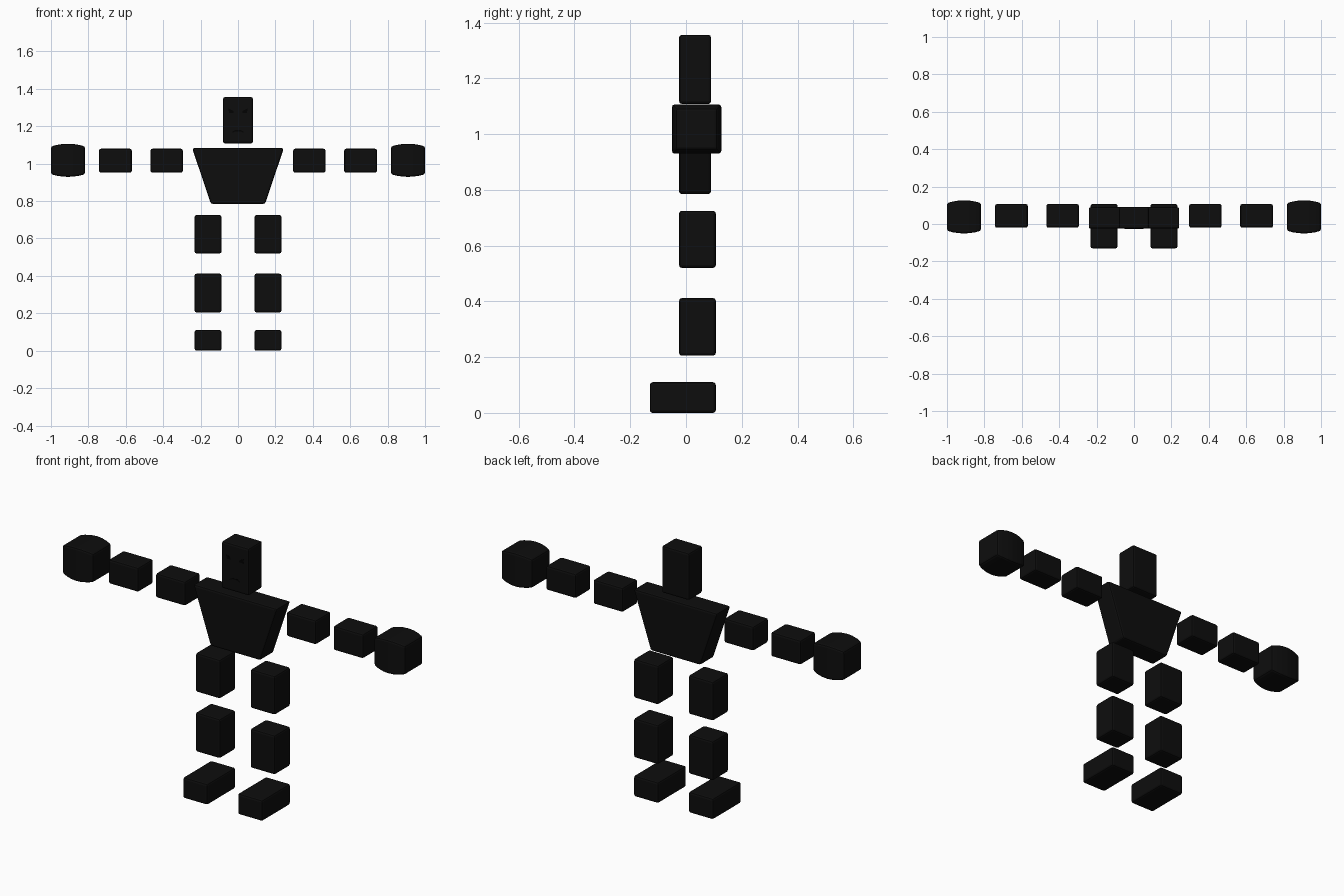
import bpy
import bmesh
import math
from mathutils import Matrix

if "Cube" in bpy.data.objects:
    bpy.data.objects.remove(bpy.data.objects["Cube"])


def material(name, value):
    m = bpy.data.materials.new(name)
    m.diffuse_color = (value, value, value, 1)
    m.use_nodes = True
    m.node_tree.nodes["Principled BSDF"].inputs["Base Color"].default_value = m.diffuse_color
    return m


BODY = material("soft black", 0.004)
FACE = material("deep black", 0.0005)


def finish(name, bm, mat, bevel=0.0):
    bmesh.ops.recalc_face_normals(bm, faces=bm.faces)
    mesh = bpy.data.meshes.new(name)
    bm.to_mesh(mesh)
    bm.free()
    mesh.materials.append(mat)
    ob = bpy.data.objects.new(name, mesh)
    bpy.context.collection.objects.link(ob)
    if bevel:
        mod = ob.modifiers.new("Rounded edges", "BEVEL")
        mod.width = bevel
        mod.segments = 2
        mod.limit_method = "ANGLE"
        mod.angle_limit = math.radians(40)
    return ob


def box_mesh(x, y, z):
    """Box spanning the given (low, high) ranges."""
    bm = bmesh.new()
    bmesh.ops.create_cube(bm, size=1)
    for v in bm.verts:
        for i, (lo, hi) in enumerate((x, y, z)):
            v.co[i] = (lo + hi) / 2 + v.co[i] * (hi - lo)
    return bm


def box(name, x, y, z):
    return finish(name, box_mesh(x, y, z), BODY, 0.01)


# Head and tapered torso
box("head", (-0.08, 0.08), (-0.025, 0.09), (1.108, 1.356))
bm = box_mesh((-0.245, 0.245), (-0.025, 0.09), (0.785, 1.083))
for v in bm.verts:
    if v.co.z < 0.9:
        v.co.x *= 0.145 / 0.245
finish("torso", bm, BODY, 0.01)


# Thin painted face features, drawn as outlines in x and z
def plate(name, points):
    bm = bmesh.new()
    f = bm.faces.new([bm.verts.new((x, -0.0245, z)) for x, z in points])
    ext = bmesh.ops.extrude_face_region(bm, geom=[f])
    for v in ext["geom"]:
        if isinstance(v, bmesh.types.BMVert):
            v.co.y -= 0.0015
    finish(name, bm, FACE)


mouth = [(-0.03, 1.165), (-0.015, 1.173), (0.015, 1.173), (0.03, 1.165)]
plate("mouth", mouth + [(x, z + 0.006) for x, z in reversed(mouth)])

for side, s in (("left", 1), ("right", -1)):
    plate(side + "_eye", [(s * x, z) for x, z in
          ((0.025, 1.272), (0.048, 1.272), (0.052, 1.296), (0.025, 1.282))])

    # Arm blocks
    for part, a, b in (("upper_arm", 0.295, 0.468), ("forearm", 0.568, 0.743)):
        box(f"{side}_{part}", sorted((s * a, s * b)), (-0.02, 0.107), (0.952, 1.08))

    # Hand block, bulging in the middle of its length
    bm = bmesh.new()
    rings = []
    for i in range(7):
        t = i / 3 - 1
        r = 0.074 + 0.0145 * (1 - t * t)
        x = s * (0.909 + 0.091 * t)
        rings.append([bm.verts.new((x, 0.038 + r * dy, 1.018 + r * dz))
                      for dy, dz in ((-1, -1), (1, -1), (1, 1), (-1, 1))])
    for r0, r1 in zip(rings, rings[1:]):
        for k in range(4):
            bm.faces.new((r0[k], r0[k - 1], r1[k - 1], r1[k]))
    bm.faces.new(rings[0])
    bm.faces.new(rings[-1])
    finish(side + "_hand", bm, BODY, 0.01)

    # Leg blocks and foot
    for part, front, lo, hi in (("thigh", -0.025, 0.52, 0.725),
                                ("shin", -0.025, 0.205, 0.412),
                                ("foot", -0.13, 0.0, 0.11)):
        box(f"{side}_{part}", sorted((s * 0.088, s * 0.232)), (front, 0.107), (lo, hi))
